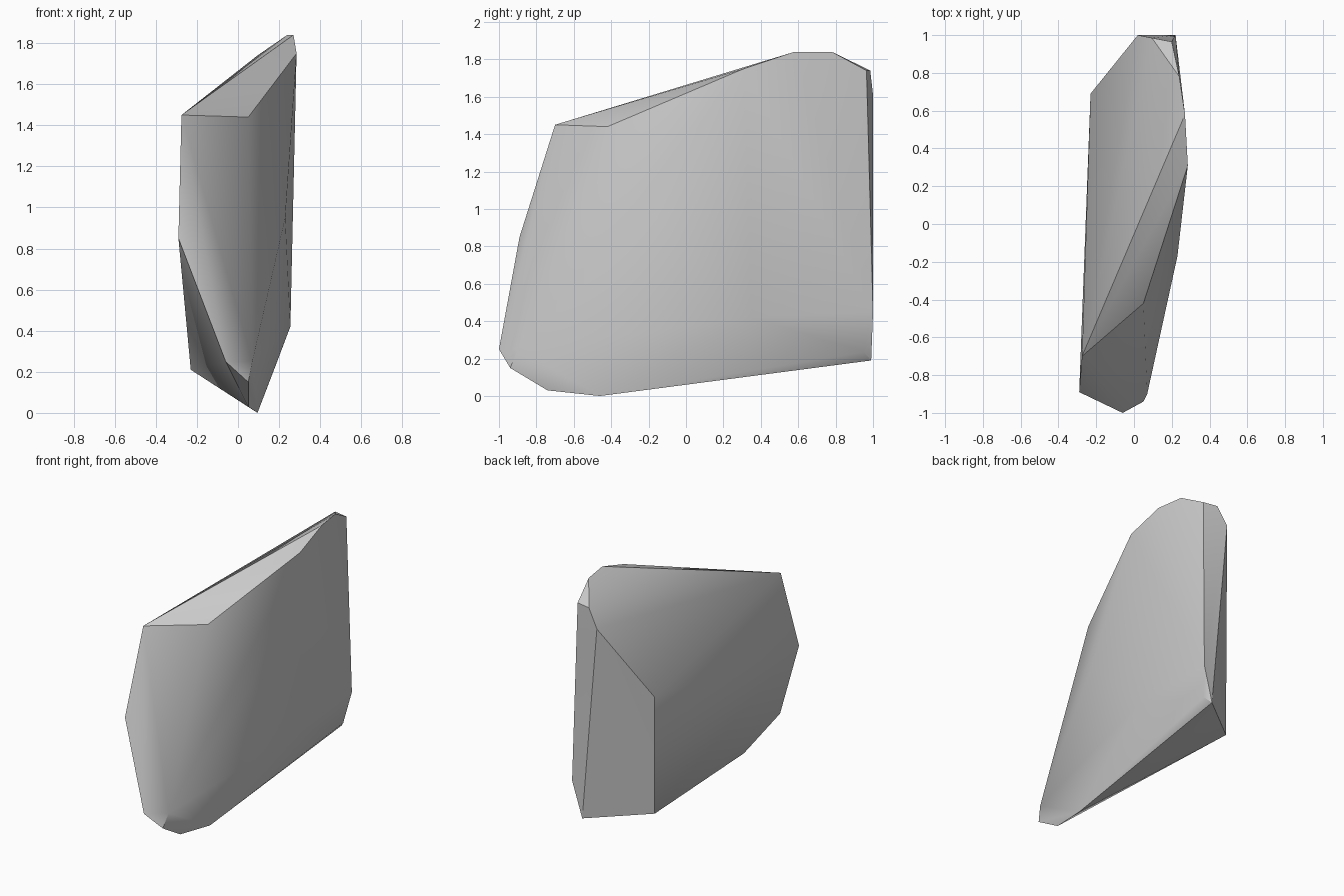
import bpy
import bmesh
from math import radians

cube = bpy.data.objects.get("Cube")
if cube:
    bpy.data.objects.remove(cube, do_unlink=True)


def make_material(name, colour):
    material = bpy.data.materials.new(name)
    material.use_nodes = True
    material.diffuse_color = colour
    material.node_tree.nodes["Principled BSDF"].inputs["Base Color"].default_value = colour
    return material


def make_shard(name, corners, material, sharp_angle):
    """Wrap a convex stone skin around its corner points."""
    bm = bmesh.new()
    for corner in corners:
        bm.verts.new(corner)
    result = bmesh.ops.convex_hull(bm, input=bm.verts[:])
    loose = {g for g in result["geom_interior"] + result["geom_unused"]
             if isinstance(g, bmesh.types.BMVert)}
    bmesh.ops.delete(bm, geom=list(loose), context="VERTS")
    bmesh.ops.recalc_face_normals(bm, faces=bm.faces[:])
    mesh = bpy.data.meshes.new(name)
    bm.to_mesh(mesh)
    bm.free()
    mesh.materials.append(material)
    shard = bpy.data.objects.new(name, mesh)
    bpy.context.collection.objects.link(shard)
    bpy.ops.object.select_all(action="DESELECT")
    shard.select_set(True)
    bpy.context.view_layer.objects.active = shard
    bpy.ops.object.shade_smooth_by_angle(angle=radians(sharp_angle))
    return shard


# Pointed toe at the lower front
toe = [(-.06, -1, .25), (.05, -.94, .15), (.05, -.74, .03),
       (.095, -.46, 0), (.07, -.9, .25)]
# Upright front edge on the right side
front_edge = [(-.29, -.89, .85), (-.275, -.7, 1.45)]
# Slanted crest running to the back
crest = [(.285, .31, 1.75), (.27, .58, 1.84), (.24, .78, 1.84)]
# Chipped back end
back_end = [(.2, .965, 1.74), (.095, .985, 1.74), (.02, 1, 1.61),
            (.22, 1, .45), (.185, .95, .235), (.145, .99, .19),
            (-.23, .69, 1.06), (-.23, .69, .21)]
# Gentle bulges of the broad left face
broad_face = [(.05, -.42, 1.44), (.23, -.17, .95), (.255, .35, .42)]

stone = make_material("stone_grey", (.6, .6, .6, 1))
make_shard("rock_shard", toe + front_edge + crest + back_end + broad_face, stone, 30)
